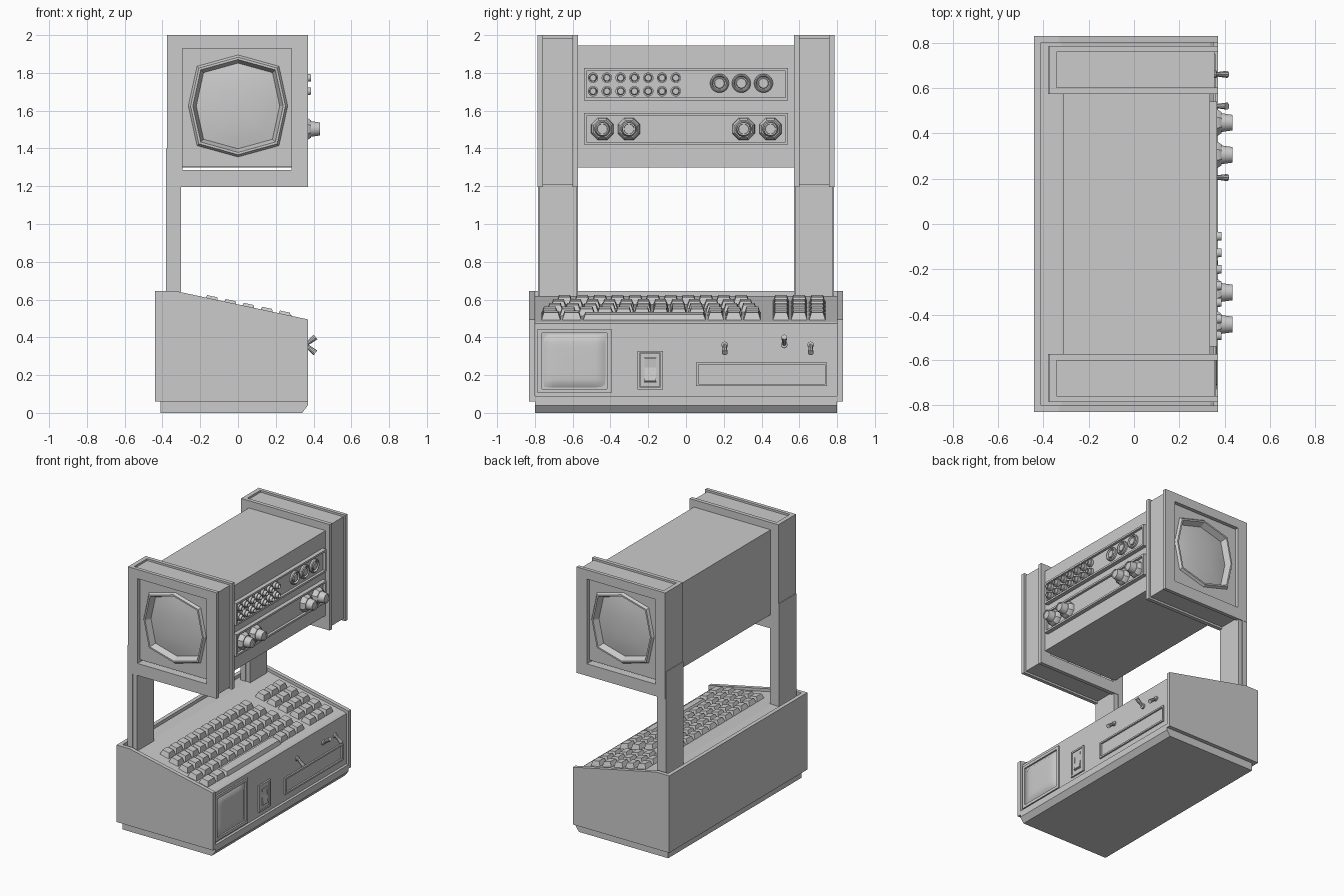
import bpy, bmesh, math
from mathutils import Vector, Matrix

if "Cube" in bpy.data.objects:
    bpy.data.objects.remove(bpy.data.objects["Cube"])


def finish(bm, name, mirror=False, smooth=False):
    bmesh.ops.recalc_face_normals(bm, faces=bm.faces)
    me = bpy.data.meshes.new(name)
    bm.to_mesh(me)
    bm.free()
    ob = bpy.data.objects.new(name, me)
    bpy.context.collection.objects.link(ob)
    if mirror:
        m = ob.modifiers.new("mirror_y", 'MIRROR')
        m.use_axis = (False, True, False)
        m.use_mirror_merge = False
    if smooth:
        bpy.ops.object.select_all(action='DESELECT')
        bpy.context.view_layer.objects.active = ob
        ob.select_set(True)
        bpy.ops.object.shade_smooth_by_angle(angle=math.radians(35))
    return ob


def loft(bm, loops, caps=(True, True), ring=False):
    vs = [[bm.verts.new(p) for p in lp] for lp in loops]
    pairs = list(zip(vs, vs[1:])) + ([(vs[-1], vs[0])] if ring else [])
    for a, b in pairs:
        n = len(a)
        for i in range(n):
            bm.faces.new((a[i], a[(i + 1) % n], b[(i + 1) % n], b[i]))
    if not ring:
        if caps[0]:
            bm.faces.new(vs[0])
        if caps[1]:
            bm.faces.new(vs[-1])


def rect_yz(x, y0, y1, z0, z1):
    return [(x, y0, z0), (x, y1, z0), (x, y1, z1), (x, y0, z1)]


def rect_xz(y, x0, x1, z0, z1):
    return [(x0, y, z0), (x1, y, z0), (x1, y, z1), (x0, y, z1)]


def box(bm, x0, x1, y0, y1, z0, z1):
    loft(bm, [rect_yz(x0, y0, y1, z0, z1), rect_yz(x1, y0, y1, z0, z1)])


def frame_yz(bm, x0, x1, y0, y1, z0, z1, w):
    o, i = (y0, y1, z0, z1), (y0 + w, y1 - w, z0 + w, z1 - w)
    loft(bm, [rect_yz(x0, *o), rect_yz(x1, *o), rect_yz(x1, *i), rect_yz(x0, *i)], ring=True)


def frame_xz(bm, y0, y1, o, i):
    loft(bm, [rect_xz(y0, *o), rect_xz(y1, *o), rect_xz(y1, *i), rect_xz(y0, *i)], ring=True)


def extrude_profile(name, pts, y0, y1, mirror=False):
    bm = bmesh.new()
    loft(bm, [[(x, y, z) for x, z in pts] for y in (y0, y1)])
    return finish(bm, name, mirror)


def turn(bm, y, z, prof, n):
    # turned shape around an axis along x
    ang = [2 * math.pi * (k + 0.5) / n for k in range(n)]
    loft(bm, [[(x, y + r * math.cos(a), z + r * math.sin(a)) for a in ang] for x, r in prof])


# base: plinth, body with recessed deck and front, side cheeks
extrude_profile("plinth", [(-.41, 0), (.34, 0), (.37, .04), (.37, .062), (-.41, .062)], -.8, .8)
extrude_profile("base_body", [(-.44, .06), (-.44, .645), (-.41, .645), (-.41, .62), (-.32, .62),
                              (.335, .481), (.35, .472), (.35, .09), (.37, .09), (.37, .06)], -.8, .8)
extrude_profile("base_cheeks", [(-.44, .06), (-.44, .645), (-.33, .645), (.37, .495), (.37, .06)],
                .8, .83, True)

# keyboard
SLOPE = math.atan(.139 / .655)


def key(bm, x, y0, y1, depth=.08, h=.036):
    m = Matrix.Translation((x, (y0 + y1) / 2, .62 - .2122 * (x + .32))) @ Matrix.Rotation(SLOPE, 4, 'Y')
    w = (y1 - y0) / 2 - .004
    loops = []
    for z, s, shift in ((-.004, 0, 0), (h, .013, -.004)):
        a, b = depth / 2 - s, w - s
        loops.append([m @ Vector((p + shift, q, z)) for p, q in ((-a, -b), (a, -b), (a, b), (-a, b))])
    loft(bm, loops)


bm = bmesh.new()
rows_x = [-.14, -.043, .053, .15]
rows_y = [(-.69, .34, 11), (-.72, .36, 12), (-.74, .38, 12), (-.77, .40, 12)]
for x, (a, b, n) in zip(rows_x, rows_y):
    p = (b - a) / n
    for k in range(n):
        key(bm, x, a + k * p, a + (k + 1) * p)
for a, b in ((-.77, -.66), (-.66, -.55), (.11, .205), (.205, .30), (.30, .40)):
    key(bm, .245, a, b)
finish(bm, "main_keys")
bm = bmesh.new()
key(bm, .25, -.55, .11, .085, .028)
finish(bm, "space_bar")
bm = bmesh.new()
for x in rows_x + [.245]:
    for k in range(3):
        key(bm, x, .455 + k * .096, .455 + (k + 1) * .096)
finish(bm, "number_keys")

# front of base: pillow-shaped pad in a frame
bm = bmesh.new()
frame_yz(bm, .345, .362, -.785, -.395, .105, .445, .022)
finish(bm, "pad_frame")
bm = bmesh.new()
bmesh.ops.create_grid(bm, x_segments=12, y_segments=12, size=1)
for v in bm.verts:
    u, w = v.co.x, v.co.y
    v.co = (.345 + .022 * ((1 - u ** 6) * (1 - w ** 6)) ** .6, -.59 + .172 * u, .275 + .148 * w)
finish(bm, "pad", smooth=True)

# rocker switch and drive slot
bm = bmesh.new()
frame_yz(bm, .345, .362, -.257, -.123, .125, .328, .012)
frame_yz(bm, .345, .358, -.243, -.137, .140, .314, .022)
finish(bm, "rocker_frame")
extrude_profile("rocker", [(.345, .165), (.368, .17), (.355, .24), (.36, .29), (.345, .29)], -.22, -.16)
bm = bmesh.new()
frame_yz(bm, .345, .362, .053, .747, .142, .268, .012)
finish(bm, "slot_frame")

# toggle switches
bm = bmesh.new()
for y, s in ((.205, -1), (.52, 1), (.66, -1)):
    turn(bm, y, .36, [(.345, .018), (.362, .018), (.366, .012)], 10)
    a, b = Vector((.358, y, .36)), Vector((.41, y, .36 + .042 * s))
    d = b - a
    m = Matrix.Translation((a + b) / 2) @ d.to_track_quat('Z', 'Y').to_matrix().to_4x4()
    bmesh.ops.create_cone(bm, cap_ends=True, segments=10, radius1=.009, radius2=.016,
                          depth=d.length, matrix=m)
finish(bm, "toggle_switches", smooth=True)

# pillars
bm = bmesh.new()
box(bm, -.38, -.337, .573, .783, .6, 1.4)
box(bm, -.337, -.302, .577, .779, .6, 1.33)
finish(bm, "pillars", True)

# screen housings: two flanges around a grooved core
OUT, WIN = (-.375, .37, 1.195, 2.0), (-.295, .283, 1.286, 1.93)
bm = bmesh.new()
frame_xz(bm, .573, .602, OUT, WIN)
frame_xz(bm, .758, .785, OUT, WIN)
frame_xz(bm, .602, .758, (-.342, .355, 1.21, 1.985), WIN)
box(bm, -.375, -.342, .602, .758, 1.195, 2.0)
finish(bm, "screen_housings", True)

# screen surround and glass
CZ = 1.625


def octagon(y, s):
    k, j = .217 * s, .21 * s
    return [(-k, y, CZ - j), (0, y, CZ - .27 * s), (k, y, CZ - j), (.263 * s, y, CZ),
            (k, y, CZ + j), (0, y, CZ + .27 * s), (-k, y, CZ + j), (-.263 * s, y, CZ)]


x0, x1, z0, z1 = -.295, .283, 1.305, 1.93
outer = [(x0, .757, z0), (0, .757, z0), (x1, .757, z0), (x1, .757, CZ),
         (x1, .757, z1), (0, .757, z1), (x0, .757, z1), (x0, .757, CZ)]
bm = bmesh.new()
loft(bm, [[(x, .715, z) for x, _, z in outer], outer, octagon(.757, 1), octagon(.774, .955),
          octagon(.774, .91), octagon(.73, .84), octagon(.715, .84)], ring=True)
finish(bm, "screen_surround", True)
bm = bmesh.new()
loft(bm, [octagon(.728, .86), octagon(.739, .65), octagon(.746, .4), octagon(.749, .15)], (False, True))
finish(bm, "screen_glass", True, True)

# centre cabinet and control panel frames
bm = bmesh.new()
box(bm, -.31, .335, -.58, .58, 1.3, 1.945)
finish(bm, "centre_cabinet")
bm = bmesh.new()
for z0, z1 in ((1.655, 1.825), (1.42, 1.587)):
    frame_yz(bm, .33, .366, -.54, .54, z0, z1, .014)
    box(bm, .33, .347, -.53, .53, z0 + .01, z1 - .01)
finish(bm, "control_panels")

# jack sockets, dials and knobs
bm = bmesh.new()
for z in (1.703, 1.774):
    for k in range(7):
        turn(bm, -.492 + k * .073, z, [(.345, .028), (.366, .028), (.366, .021), (.386, .019),
                                       (.386, .014), (.37, .014)], 12)
finish(bm, "jack_sockets", smooth=True)
bm = bmesh.new()
for y in (.177, .293, .41):
    turn(bm, y, 1.745, [(.345, .05), (.36, .05), (.366, .044), (.366, .04), (.354, .034),
                        (.354, .028), (.364, .025)], 20)
finish(bm, "dials", smooth=True)
bm = bmesh.new()
for y in (-.443, -.302, .305, .447):
    turn(bm, y, 1.503, [(.345, .064), (.37, .062), (.386, .05)], 8)
    turn(bm, y, 1.503, [(.38, .043), (.434, .035), (.434, .028), (.43, .026)], 16)
finish(bm, "knobs", smooth=True)
